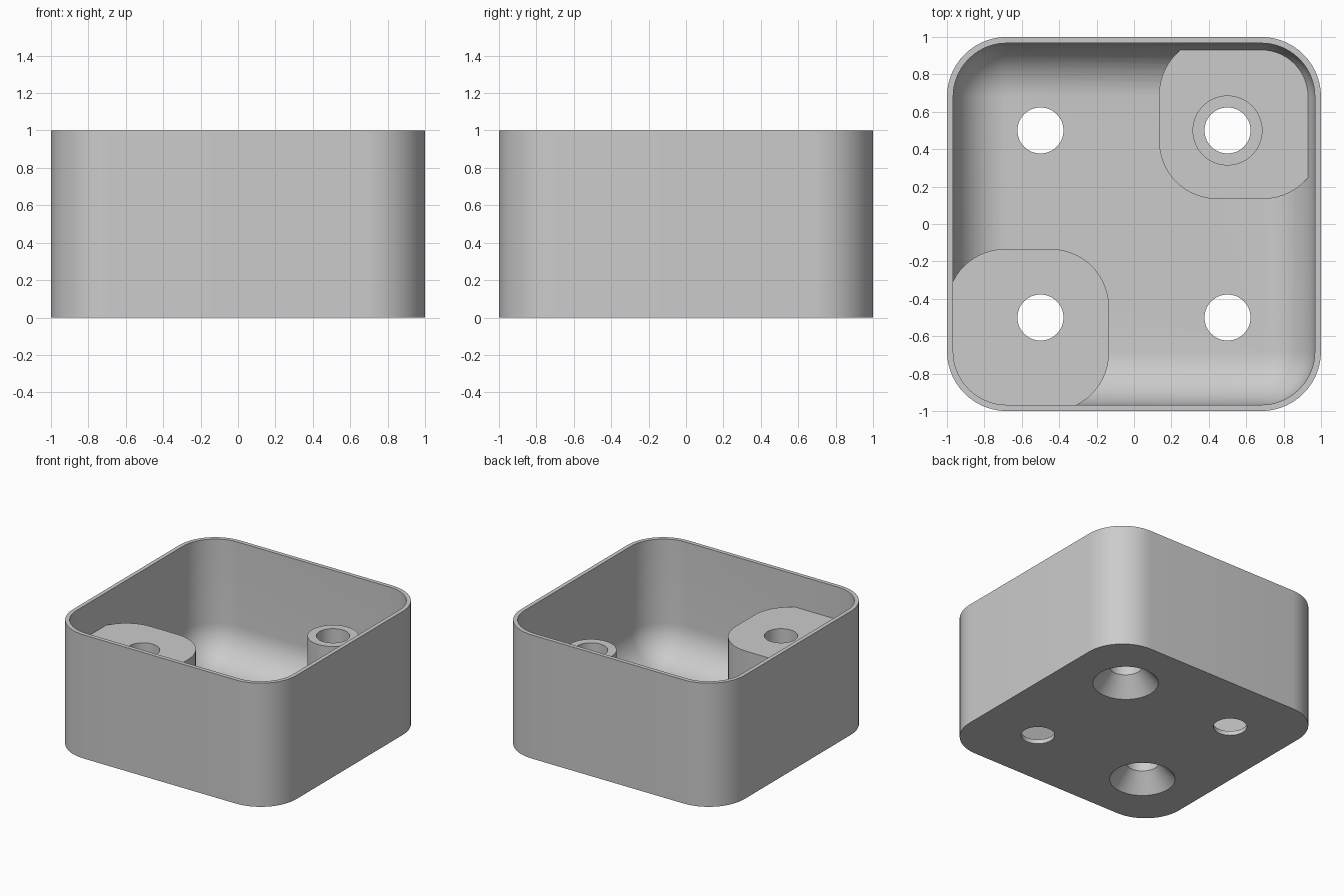
import bpy, bmesh, math

cube = bpy.data.objects.get("Cube")
if cube:
    bpy.data.objects.remove(cube, do_unlink=True)

# Main dimensions
WALL, FLOOR, CORNER = 0.033, 0.035, 0.32
BOSS_TOP, HOLE_R, HOLE_AT = 0.736, 0.123, 0.5
LEDGE_TOP = 0.183

grey = bpy.data.materials.new("plain_grey")
grey.use_nodes = True
grey.diffuse_color = (0.6, 0.6, 0.6, 1)
grey.node_tree.nodes["Principled BSDF"].inputs["Base Color"].default_value = (0.6, 0.6, 0.6, 1)


def rounded_square(cx, cy, half, radius, z, steps=14):
    """Ring of points around a square with round corners."""
    points = []
    for quarter in range(4):
        mid = math.radians(45 + 90 * quarter)
        sx, sy = math.copysign(1, math.cos(mid)), math.copysign(1, math.sin(mid))
        for i in range(steps + 1):
            a = math.pi / 2 * (quarter + i / steps)
            points.append((cx + sx * (half - radius) + radius * math.cos(a),
                           cy + sy * (half - radius) + radius * math.sin(a), z))
    return points


def circle(cx, cy, radius, z, count=64):
    return [(cx + radius * math.cos(math.tau * i / count),
             cy + radius * math.sin(math.tau * i / count), z) for i in range(count)]


def loft(name, rings):
    """Closed solid through a stack of rings, lowest first."""
    bm = bmesh.new()
    loops = [[bm.verts.new(p) for p in ring] for ring in rings]
    n = len(loops[0])
    for low, high in zip(loops, loops[1:]):
        for i in range(n):
            j = (i + 1) % n
            bm.faces.new((low[i], low[j], high[j], high[i]))
    bm.faces.new(loops[0][::-1])
    bm.faces.new(loops[-1])
    mesh = bpy.data.meshes.new(name)
    bm.to_mesh(mesh)
    bm.free()
    obj = bpy.data.objects.new(name, mesh)
    bpy.context.collection.objects.link(obj)
    mesh.materials.append(grey)
    return obj


def cut(target, cutter):
    """Subtract the cutter for good and remove it."""
    bpy.context.view_layer.objects.active = target
    mod = target.modifiers.new("cut", 'BOOLEAN')
    mod.operation, mod.solver, mod.object = 'DIFFERENCE', 'EXACT', cutter
    bpy.ops.object.modifier_apply(modifier=mod.name)
    bpy.data.objects.remove(cutter, do_unlink=True)


# Outer block
box = loft("open_box", [rounded_square(0, 0, 1, CORNER, z) for z in (0, 1)])

# Cavity with a rounded floor edge
half, radius = 1 - WALL, CORNER - WALL
rings = []
for i in range(13):
    a = math.pi / 2 * i / 12
    inset = min(radius * (1 - math.sin(a)), radius - 0.003)
    rings.append(rounded_square(0, 0, half - inset, radius - inset,
                                FLOOR + radius * (1 - math.cos(a))))
rings.append(rounded_square(0, 0, half, radius, 1.2))
cavity = loft("cavity", rings)

# Tall corner pad, low corner ledge and round post are left standing in the cavity
for side, top in ((-1, BOSS_TOP), (1, LEDGE_TOP)):
    centre = side * 0.567
    cut(cavity, loft("pad", [rounded_square(centre, centre, 0.433, 0.31, z)
                             for z in (-0.1, top)]))
cut(cavity, loft("post", [circle(HOLE_AT, HOLE_AT, 0.187, z) for z in (-0.1, BOSS_TOP)]))
cut(box, cavity)

# Screw holes, countersunk from below under the two bosses
for sx in (-1, 1):
    for sy in (-1, 1):
        x, y = sx * HOLE_AT, sy * HOLE_AT
        if sx == sy:
            profile = [(0.282, -0.05), (HOLE_R, 0.14), (HOLE_R, 1.1)]
        else:
            profile = [(HOLE_R, -0.05), (HOLE_R, 1.1)]
        cut(box, loft("hole", [circle(x, y, r, z) for r, z in profile]))

# Smooth curves, crisp rims
bpy.ops.object.select_all(action='DESELECT')
box.select_set(True)
bpy.context.view_layer.objects.active = box
bpy.ops.object.shade_smooth_by_angle(angle=math.radians(30))
